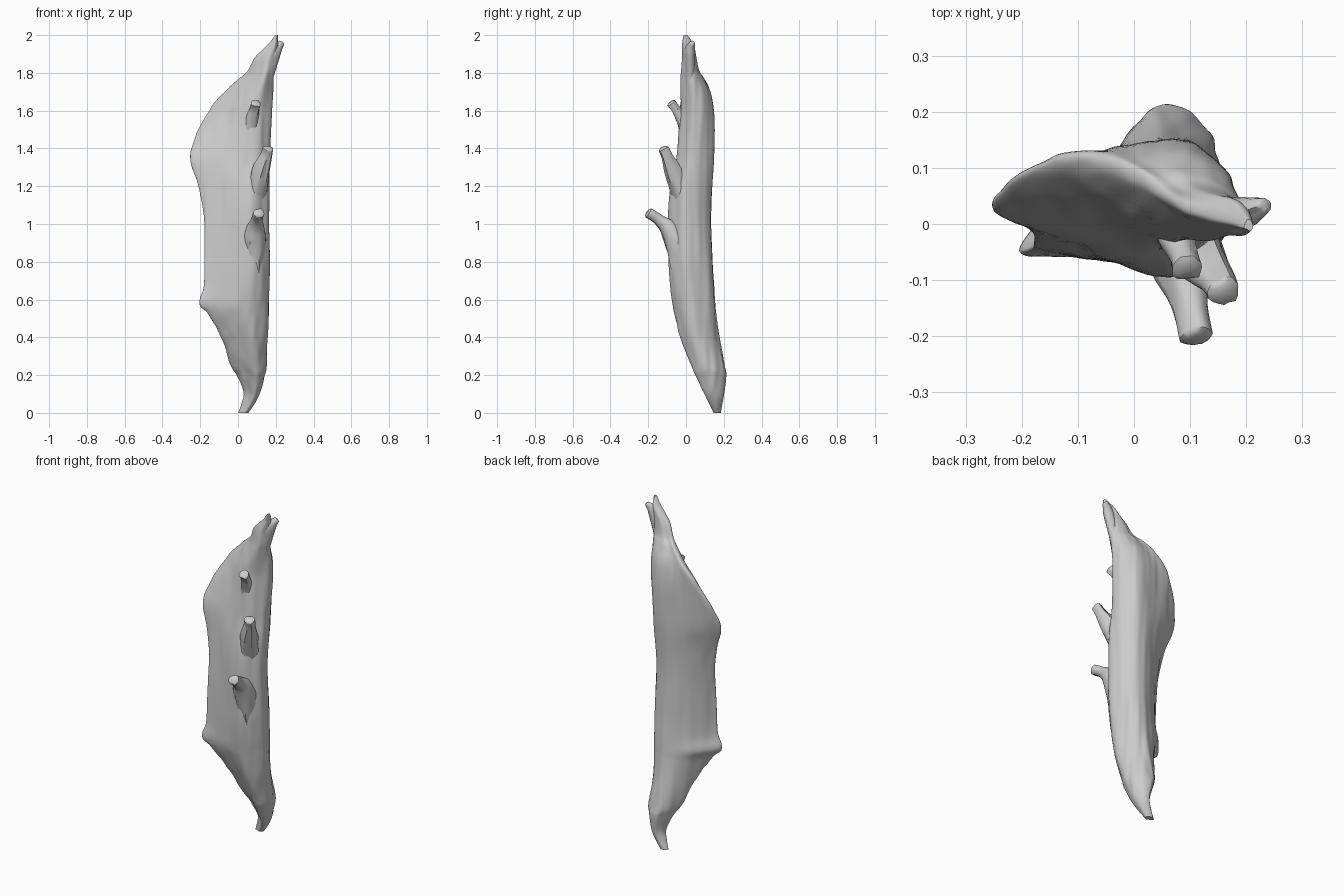
import bpy, bmesh, math
from mathutils import Vector, noise

if "Cube" in bpy.data.objects:
    bpy.data.objects.remove(bpy.data.objects["Cube"])


def spline(p, u, closed=False):
    """Catmull-Rom point on a list of vectors, u in segments."""
    n = len(p)
    i = math.floor(u) if closed else min(int(u), n - 2)
    t = u - i
    pick = (lambda k: p[k % n]) if closed else (lambda k: p[max(0, min(n - 1, k))])
    a, b, c, d = (pick(i + k) for k in (-1, 0, 1, 2))
    return 0.5 * (2 * b + (c - a) * t + (2 * a - 5 * b + 4 * c - d) * t * t
                  + (3 * b - a - 3 * c + d) * t ** 3)


def loft(name, rings):
    """Skin closed rings of equal length into a capped smooth object."""
    bm = bmesh.new()
    vs = [[bm.verts.new(q) for q in r] for r in rings]
    n = len(vs[0])
    for a, b in zip(vs, vs[1:]):
        for i in range(n):
            j = (i + 1) % n
            bm.faces.new((a[i], a[j], b[j], b[i]))
    for ring in (vs[0], vs[-1]):
        c = sum((v.co for v in ring), Vector()) / n
        cv = bm.verts.new(c)
        for i in range(n):
            bm.faces.new((ring[i], ring[(i + 1) % n], cv))
    bmesh.ops.recalc_face_normals(bm, faces=bm.faces)
    me = bpy.data.meshes.new(name)
    bm.to_mesh(me)
    bm.free()
    ob = bpy.data.objects.new(name, me)
    bpy.context.collection.objects.link(ob)
    bpy.ops.object.select_all(action='DESELECT')
    bpy.context.view_layer.objects.active = ob
    ob.select_set(True)
    bpy.ops.object.shade_smooth_by_angle(angle=math.radians(50))
    return ob


def branch(name, path, radii, sides=16):
    """Tapered, slightly irregular tube along a smooth path, with a rounded tip."""
    p = [Vector(q) for q in path]
    rings, steps = [], 6 * (len(p) - 1)
    for s in range(steps + 1):
        u = s / 6
        c = spline(p, u)
        d = (spline(p, min(u + .05, len(p) - 1)) - spline(p, max(u - .05, 0))).normalized()
        e1 = d.cross(Vector((1, 0, 0))).normalized()
        e2 = d.cross(e1)
        r = spline([Vector((q, 0, 0)) for q in radii], u).x
        ring = []
        for k in range(sides):
            a = 2 * math.pi * k / sides
            v = e1 * math.cos(a) + e2 * math.sin(a)
            ring.append(c + v * r * (1 + .3 * noise.noise(v * 1.5 + c * 6)))
        rings.append(ring)
    rings.append([c + (q - c) * .65 + d * r * .25 for q in rings[-1]])
    return loft(name, rings)


# split trunk: height, left x, left edge y, right x, front y, back y
levels = [
    (0.00, .003, .165, .055, .145, .185), (.05, .02, .16, .09, .12, .195),
    (.11, .03, .15, .117, .09, .207), (.20, -.005, .125, .14, .045, .218),
    (.25, -.03, .10, .147, .025, .21), (.40, -.08, .035, .15, -.03, .175),
    (.52, -.145, -.02, .155, -.06, .16), (.58, -.192, -.04, .158, -.07, .155),
    (.66, -.167, -.035, .163, -.08, .15), (.80, -.163, -.03, .168, -.09, .14),
    (1.0, -.167, -.015, .158, -.095, .135), (1.2, -.195, .01, .162, -.08, .142),
    (1.33, -.232, .03, .165, -.055, .148), (1.42, -.222, .055, .17, -.045, .15),
    (1.52, -.185, .085, .175, -.038, .15), (1.62, -.13, .108, .178, -.032, .145),
    (1.70, -.062, .11, .182, -.03, .13), (1.77, .012, .08, .186, -.028, .095),
    (1.81, .055, .05, .19, -.026, .07), (1.88, .09, .03, .20, -.022, .055),
    (1.95, .16, .01, .209, -.02, .04), (2.0, .197, -.005, .212, -.012, .008)]
rows = [[Vector((v, 0, 0)) for v in row] for row in levels]


def section(u):
    z, xl, yl, xr, yf, yb = (spline([r[k] for r in rows], u).x for k in range(6))
    w, t = xr - xl, yb - yf
    rim = min(.016, t * .12)
    fx, bx = xr - min(.3 * w, .095), xr - min(.6 * w, .105)
    P = lambda x, y: Vector((x, y, 0))
    return z, [P(xl, yl - rim), P(xl + .47 * (fx - xl), yl + (yf - yl) * .62), P(fx, yf),
               P(xr - .03 * w, yf + .25 * t), P(xr, yf + .55 * t),
               P(bx + .6 * (xr - bx), yb - .12 * t), P(bx, yb),
               P(xl + .47 * (bx - xl), yl + (yb - yl) * .72), P(xl, yl + rim)]


rings, count = [], 72
for s in range((len(levels) - 1) * 5 + 1):
    z, prof = section(s / 5)
    mid = sum(prof, Vector()) / len(prof)
    ring = []
    for k in range(count):
        q = spline(prof, len(prof) * k / count, True)
        d = (q - mid).normalized()
        # long wood grain running up the trunk
        g = noise.noise(Vector((q.x * 32, q.y * 32, z * 2.2))) * .006
        g += noise.noise(Vector((q.x * 9, q.y * 9, z * 4 + 7))) * .006
        g *= min(1, (q - mid).length / .08)
        ring.append(Vector((q.x + d.x * g, q.y + d.y * g, max(0, min(2, z)))))
    rings.append(ring)
loft("split_trunk", rings)

# second prong of the broken tip
branch("tip_prong", [(.155, .022, 1.74), (.175, .02, 1.85), (.20, .022, 1.92), (.232, .034, 1.96)],
       [.022, .03, .028, .014])

# broken branch stubs on the front, flaring into the trunk
branch("upper_stub", [(.06, .02, 1.44), (.073, -.018, 1.545), (.088, -.055, 1.605), (.095, -.08, 1.638)],
       [.035, .034, .025, .027])
branch("middle_stub", [(.09, -.01, 1.12), (.12, -.062, 1.27), (.15, -.10, 1.36), (.16, -.12, 1.40)],
       [.05, .047, .029, .026])
branch("lower_stub", [(.085, -.015, .76), (.09, -.07, .945), (.10, -.14, 1.02), (.112, -.2, 1.058)],
       [.06, .057, .031, .028])
